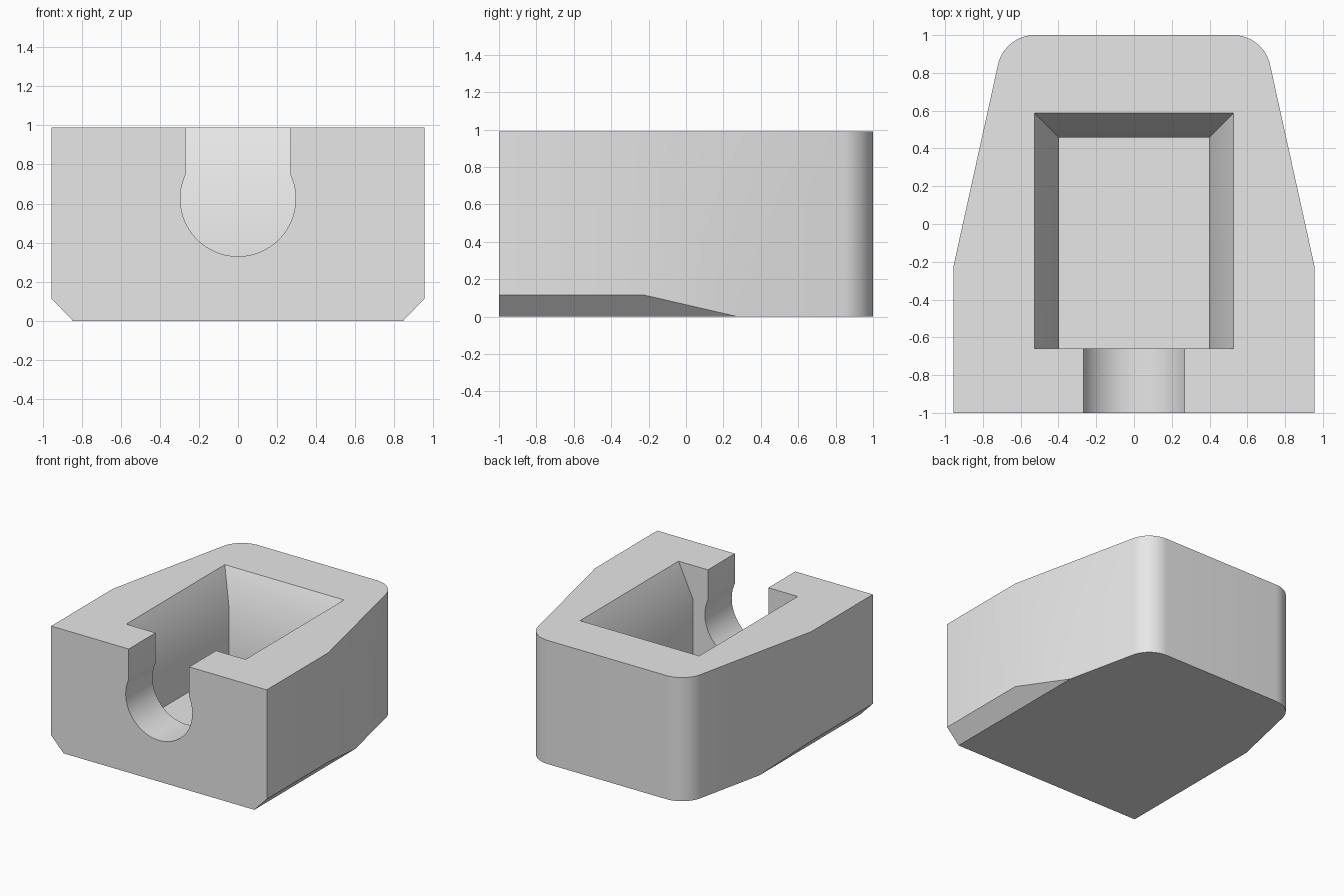
import bpy
import bmesh
from math import sin, cos, pi, radians, asin
from mathutils import Vector

cube = bpy.data.objects.get("Cube")
if cube:
    bpy.data.objects.remove(cube, do_unlink=True)

HEIGHT = 0.99
HALF_WIDTH = 0.955

grey = bpy.data.materials.new("light_grey")
grey.use_nodes = True
grey.diffuse_color = (0.8, 0.8, 0.8, 1)
grey.node_tree.nodes["Principled BSDF"].inputs["Base Color"].default_value = (0.8, 0.8, 0.8, 1)


def make_object(name, bm):
    bmesh.ops.recalc_face_normals(bm, faces=bm.faces)
    mesh = bpy.data.meshes.new(name)
    bm.to_mesh(mesh)
    bm.free()
    mesh.materials.append(grey)
    obj = bpy.data.objects.new(name, mesh)
    bpy.context.collection.objects.link(obj)
    return obj


def prism(name, points, offset):
    """Extrude a closed 3D outline along an offset."""
    bm = bmesh.new()
    face = bm.faces.new([bm.verts.new(p) for p in points])
    result = bmesh.ops.extrude_face_region(bm, geom=[face], use_keep_orig=True)
    moved = [v for v in result["geom"] if isinstance(v, bmesh.types.BMVert)]
    bmesh.ops.translate(bm, verts=moved, vec=Vector(offset))
    return make_object(name, bm)


def arc(cx, cy, r, start, end, steps):
    return [(cx + r * cos(start + (end - start) * i / steps),
             cy + r * sin(start + (end - start) * i / steps)) for i in range(steps + 1)]


def mirrored(half):
    return half + [(-x, y) for x, y in reversed(half)]


# Body: tapered plan with rounded back corners
half_plan = [(HALF_WIDTH, -1), (HALF_WIDTH, -0.22)]
half_plan += arc(0.525, 0.8, 0.2, radians(12.5), pi / 2, 16)
body = prism("block_body", [(x, y, 0) for x, y in mirrored(half_plan)], (0, 0, HEIGHT))

# Chamfer wedges under both long sides
cutters = []
for side, label in ((1, "left"), (-1, "right")):
    wedge = [(0.74, -0.11), (1.07, -0.11), (1.07, 0.235)]
    cutters.append(prism(label + "_chamfer_cutter",
                         [(side * x, -1.2, z) for x, z in wedge], (0, 2.4, 0)))

# Pocket: straight lower well with a flared mouth on three sides
bm = bmesh.new()
rings = []
flare = 0.13 / (HEIGHT - 0.715)
over = 0.1
for z, grow in ((0.25, 0), (0.715, 0), (HEIGHT + over, 0.13 + over * flare)):
    x, back = 0.398 + grow, 0.457 + grow
    rings.append([bm.verts.new(p) for p in
                  ((-x, -0.66, z), (x, -0.66, z), (x, back, z), (-x, back, z))])
for low, high in zip(rings, rings[1:]):
    for i in range(4):
        j = (i + 1) % 4
        bm.faces.new((low[i], low[j], high[j], high[i]))
bm.faces.new(rings[0])
bm.faces.new(rings[-1])
cutters.append(make_object("pocket_cutter", bm))

# Keyhole slot through the front wall
radius, neck = 0.295, 0.268
lift = asin((radius ** 2 - neck ** 2) ** 0.5 / radius)
slot = [(neck, 1.2), (-neck, 1.2)]
slot += arc(0, 0.625, radius, pi - lift, 2 * pi + lift, 48)
cutters.append(prism("slot_cutter", [(x, -1.2, z) for x, z in slot], (0, 0.7, 0)))

# Cut the body and drop the helpers
bpy.ops.object.select_all(action="DESELECT")
bpy.context.view_layer.objects.active = body
body.select_set(True)
for cutter in cutters:
    cutter.hide_render = True
    mod = body.modifiers.new(cutter.name, "BOOLEAN")
    mod.operation = "DIFFERENCE"
    mod.solver = "EXACT"
    mod.object = cutter
    bpy.ops.object.modifier_apply(modifier=mod.name)
for cutter in cutters:
    bpy.data.objects.remove(cutter, do_unlink=True)

bpy.ops.object.shade_smooth_by_angle(angle=radians(30))
